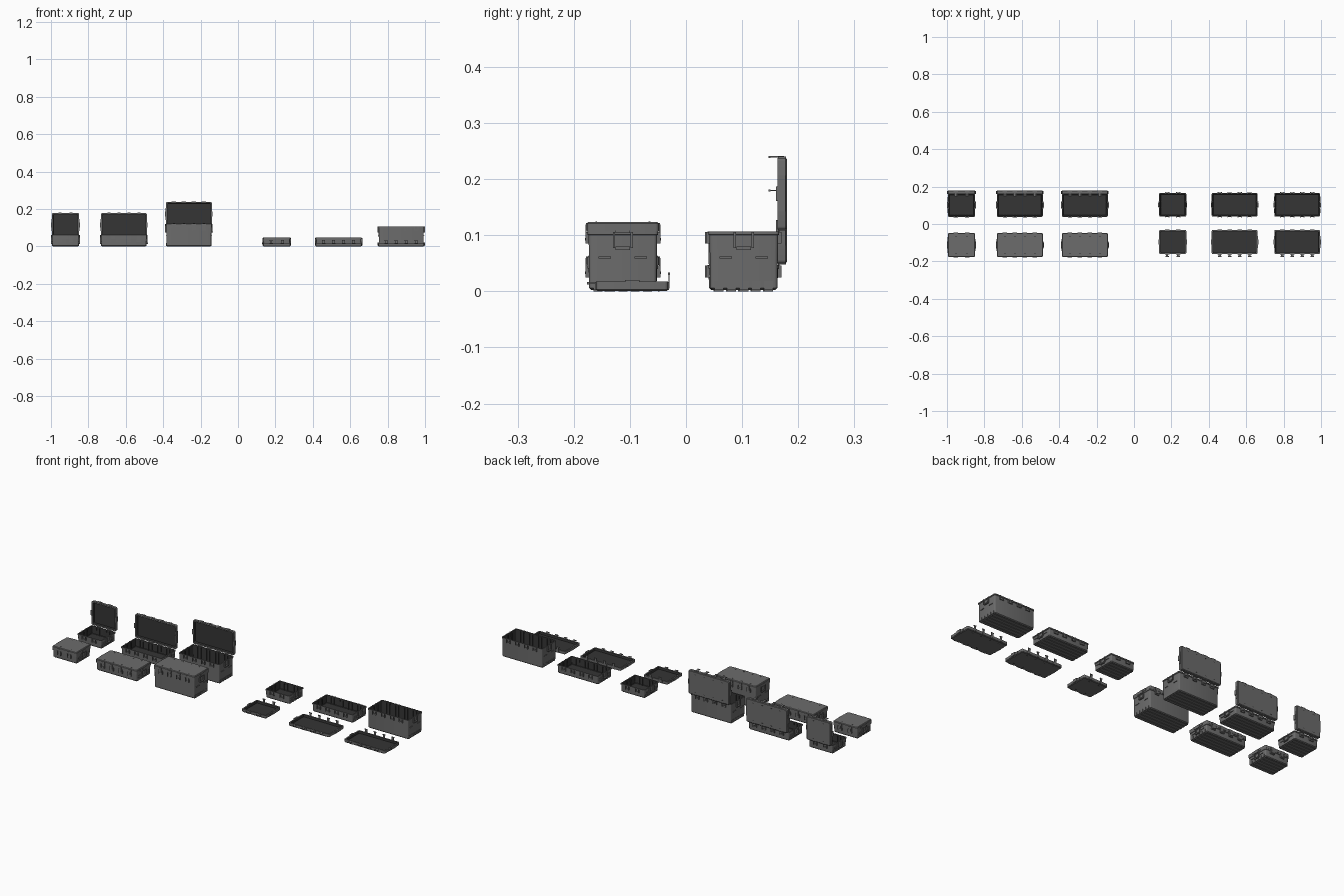
import bpy, bmesh, math
from mathutils import Matrix, Vector

if "Cube" in bpy.data.objects:
    bpy.data.objects.remove(bpy.data.objects["Cube"])

T = 0.017           # lid thickness
HY = 0.064          # lid half depth


def material(name, v):
    m = bpy.data.materials.new(name)
    m.diffuse_color = (v, v, v, 1)
    m.use_nodes = True
    m.node_tree.nodes["Principled BSDF"].inputs["Base Color"].default_value = m.diffuse_color
    return m


MATS = [material("shell_grey", 0.15), material("inner_dark", 0.035)]


def box(bm, x0, x1, y0, y1, z0, z1, mat=0):
    c = Vector(((x0 + x1) / 2, (y0 + y1) / 2, (z0 + z1) / 2))
    s = Matrix.Diagonal((abs(x1 - x0), abs(y1 - y0), abs(z1 - z0), 1))
    r = bmesh.ops.create_cube(bm, size=1, matrix=Matrix.Translation(c) @ s)
    for f in {f for v in r["verts"] for f in v.link_faces}:
        f.material_index = mat


def loft(bm, hx, hy, sections, inner_from):
    """Skin rounded rectangles given as (inset, z, corner radius)."""
    rings = []
    for inset, z, r in sections:
        ring = []
        for k, (sx, sy) in enumerate(((1, 1), (-1, 1), (-1, -1), (1, -1))):
            for i in range(4):
                a = math.pi / 2 * (k + i / 3)
                ring.append(bm.verts.new((sx * (hx - inset - r) + r * math.cos(a),
                                          sy * (hy - inset - r) + r * math.sin(a), z)))
        rings.append(ring)
    bm.faces.new(rings[0])
    for j in range(len(rings) - 1):
        a, b = rings[j], rings[j + 1]
        for i in range(16):
            f = bm.faces.new((a[i], a[(i + 1) % 16], b[(i + 1) % 16], b[i]))
            f.material_index = int(j >= inner_from)
    bm.faces.new(rings[-1]).material_index = 1


def finish(bm, name, matrix):
    bmesh.ops.recalc_face_normals(bm, faces=bm.faces)
    me = bpy.data.meshes.new(name)
    bm.to_mesh(me)
    bm.free()
    for m in MATS:
        me.materials.append(m)
    ob = bpy.data.objects.new(name, me)
    ob.matrix_world = matrix
    bpy.context.collection.objects.link(ob)


def make_tray(name, hx, h, xs, loc):
    bm = bmesh.new()
    by = HY - 0.001
    # hollow shell with a rim
    loft(bm, hx, by, [(0.007, 0.002, 0.006), (0.003, 0.006, 0.006), (0.002, h - 0.007, 0.006),
                      (0, h - 0.006, 0.006), (0, h, 0.006), (0.005, h, 0.004),
                      (0.007, 0.008, 0.004), (0.009, 0.006, 0.004)], 5)
    # floor runners turning up at both ends
    for i in range(5):
        y = (i - 2) * 0.022
        box(bm, -hx + 0.006, hx - 0.006, y - 0.008, y + 0.008, 0, 0.003)
        for s in (-1, 1):
            box(bm, s * (hx - 0.005), s * (hx - 0.001), y - 0.008, y + 0.008, 0.003, 0.018)
    for s in (-1, 1):
        for x in xs:
            # latch keepers outside, stiffening ribs inside
            for d in (-0.0095, 0.0095):
                box(bm, x + d - 0.002, x + d + 0.002, s * (by - 0.004), s * (HY + 0.003), h - 0.022, h - 0.001)
                box(bm, x + d - 0.0015, x + d + 0.0015, s * (by - 0.005), s * (by - 0.010), 0.006, h - 0.006, 1)
            box(bm, x - 0.008, x + 0.008, s * (by - 0.004), s * (HY + 0.001), h - 0.022, h - 0.017)
        # carrying handle and finger lips on the ends
        for y in (-0.016, 0.016):
            box(bm, s * (hx - 0.004), s * (hx + 0.004), y - 0.002, y + 0.002, h - 0.030, h - 0.001)
            box(bm, s * (hx - 0.005), s * (hx - 0.010), y - 0.0015, y + 0.0015, 0.006, h - 0.006, 1)
            box(bm, s * (hx - 0.004), s * (hx + 0.001), 2 * y - 0.011, 2 * y + 0.011, h * 0.55, h * 0.55 + 0.003)
        box(bm, s * (hx - 0.004), s * (hx + 0.005), -0.013, 0.013, h - 0.033, h - 0.027)
    finish(bm, name, Matrix.Translation(loc))


def make_lid(name, hx, xs, matrix, hinge_flat):
    bm = bmesh.new()
    # shallow shell
    loft(bm, hx, HY, [(0.003, T, 0.006), (0, T - 0.003, 0.006), (0, 0, 0.006),
                      (0.007, 0, 0.004), (0.008, T - 0.005, 0.004)], 3)
    for x in xs:
        for s in (-1, 1):
            # pads around the edge and small dimples on top
            box(bm, x - 0.012, x + 0.012, s * (HY - 0.005), s * (HY + 0.002), 0.001, T - 0.002)
            box(bm, x - 0.005, x + 0.005, s * 0.046, s * 0.049, T - 0.001, T + 0.0003, 1)
            # arms: front latches hang down, hinges hang or lie in the lid plane
            if s == 1 and hinge_flat:
                box(bm, x - 0.006, x + 0.006, HY, HY + 0.015, 0.001, 0.004)
                box(bm, x - 0.009, x + 0.009, HY + 0.012, HY + 0.016, 0.001, 0.005)
            else:
                box(bm, x - 0.006, x + 0.006, s * (HY + 0.0005), s * (HY + 0.003), -0.015, T - 0.005)
                box(bm, x - 0.008, x + 0.008, s * HY, s * (HY + 0.0035), -0.016, -0.012)
    # end clips
    for s in (-1, 1):
        box(bm, s * (hx - 0.004), s * (hx + 0.002), -0.032, 0.032, 0.001, T - 0.003)
        box(bm, s * (hx - 0.004), s * (hx + 0.004), -0.013, 0.013, -0.003, T - 0.004)
    finish(bm, name, matrix)


# (size, half length, tray height, latch offsets, assembled x, separated x)
FOUR = (-0.08, -0.027, 0.027, 0.08)
SETS = [("small", 0.0725, 0.047, (-0.03, 0.03), -0.9225, 0.207),
        ("medium", 0.1225, 0.047, FOUR, -0.61, 0.538),
        ("large", 0.1225, 0.107, FOUR, -0.2625, 0.8725)]

Tr = Matrix.Translation
for size, hx, h, xs, xa, xb in SETS:
    # closed case
    make_tray(size + "_closed_tray", hx, h, xs, (xa, -0.1125, 0))
    make_lid(size + "_closed_lid", hx, xs, Tr((xa, -0.1125, h)), False)
    # open case
    make_tray(size + "_open_tray", hx, h, xs, (xa, 0.101, 0))
    make_lid(size + "_open_lid", hx, xs,
             Tr((xa, 0.163, h + 0.003)) @ Matrix.Rotation(-math.pi / 2, 4, 'X') @ Tr((0, -HY, 0)), True)
    # separated tray and upturned lid
    make_tray(size + "_loose_tray", hx, h, xs, (xb, 0.103, 0))
    make_lid(size + "_loose_lid", hx, xs,
             Tr((xb, -0.096, T + 0.0003)) @ Matrix.Rotation(math.pi, 4, 'X'), True)

bpy.ops.object.select_all(action='SELECT')
bpy.context.view_layer.objects.active = bpy.context.selected_objects[0]
bpy.ops.object.shade_smooth_by_angle(angle=math.radians(32))
